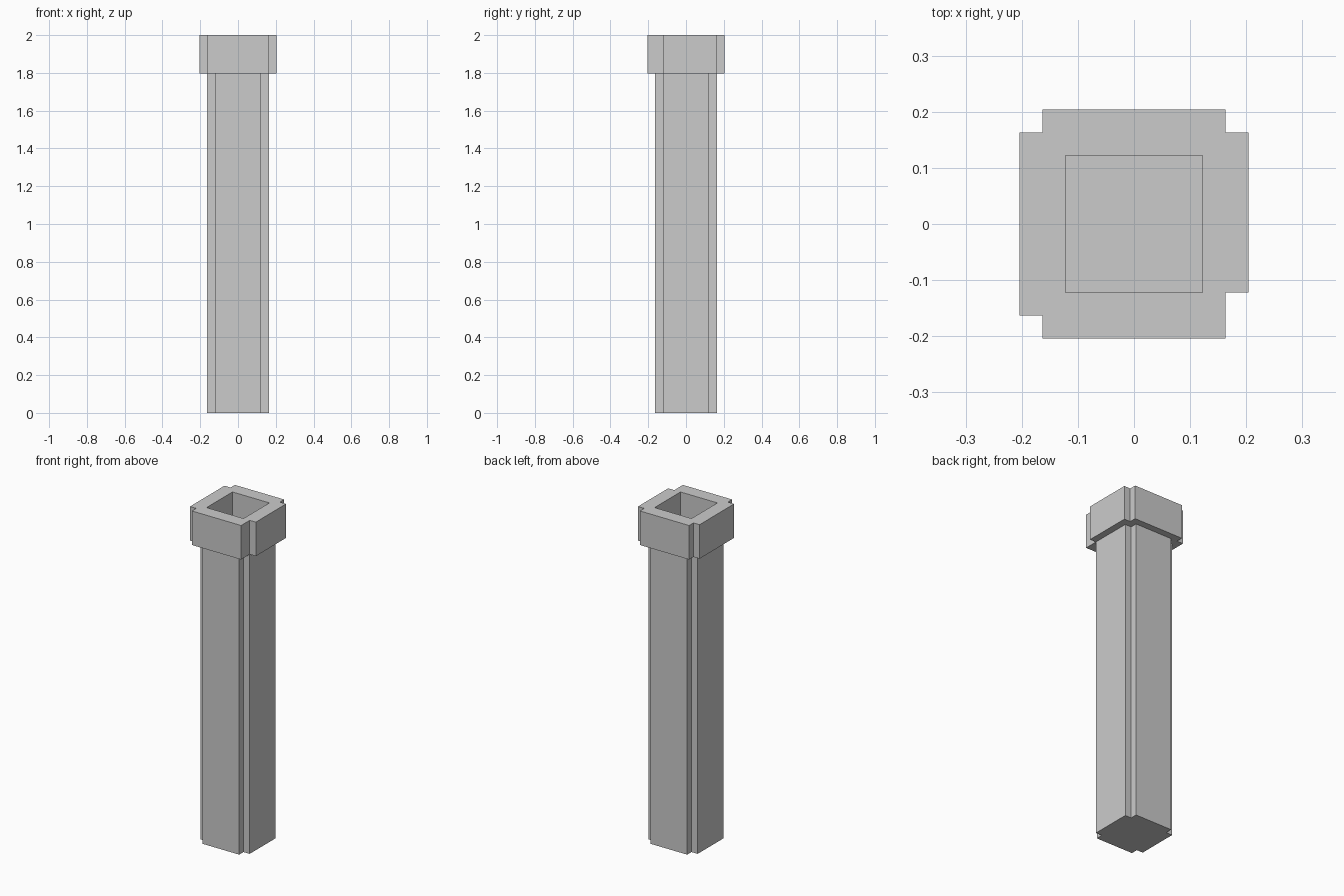
import bpy, bmesh

if "Cube" in bpy.data.objects:
    bpy.data.objects.remove(bpy.data.objects["Cube"])

U = 2 / 49            # one block of the blocky grid
H_SHAFT, H_TOP = 44, 49

bm = bmesh.new()


def notched_square(h, chipped=False):
    """Square of half-size h with one block missing at each corner."""
    n = h - 1
    chip = -n + 1 if chipped else -n      # front right notch is one block longer
    return [(n, -h), (n, chip), (h, chip), (h, n), (n, n), (n, h),
            (-n, h), (-n, n), (-h, n), (-h, -n), (-n, -n), (-n, -h)]


def loop(points, z):
    verts = [bm.verts.new((x * U, y * U, z * U)) for x, y in points]
    edges = [bm.edges.new((verts[i - 1], verts[i])) for i in range(len(verts))]
    return verts, edges


def walls(a, b):
    for i in range(len(a[0])):
        bm.faces.new((a[0][i - 1], a[0][i], b[0][i], b[0][i - 1]))


def ring(outer, inner):
    bmesh.ops.triangle_fill(bm, use_beauty=True, edges=outer[1] + inner[1])


square = [(3, -3), (3, 3), (-3, 3), (-3, -3)]

# Shaft: closed bottom and notched sides
shaft_low = loop(notched_square(4), 0)
shaft_high = loop(notched_square(4), H_SHAFT)
bm.faces.new(shaft_low[0])
walls(shaft_low, shaft_high)

# Collar: underside, sides and top rim
collar_low = loop(notched_square(5, True), H_SHAFT)
collar_high = loop(notched_square(5, True), H_TOP)
bore_high = loop(square, H_TOP)
ring(collar_low, shaft_high)
walls(collar_low, collar_high)
ring(collar_high, bore_high)

# Square bore running down to a one-block floor
bore_low = loop(square, 1)
walls(bore_high, bore_low)
bm.faces.new(bore_low[0])

bmesh.ops.recalc_face_normals(bm, faces=bm.faces[:])
mesh = bpy.data.meshes.new("hollow_pipe")
bm.to_mesh(mesh)
bm.free()
bpy.context.collection.objects.link(bpy.data.objects.new("hollow_pipe", mesh))
